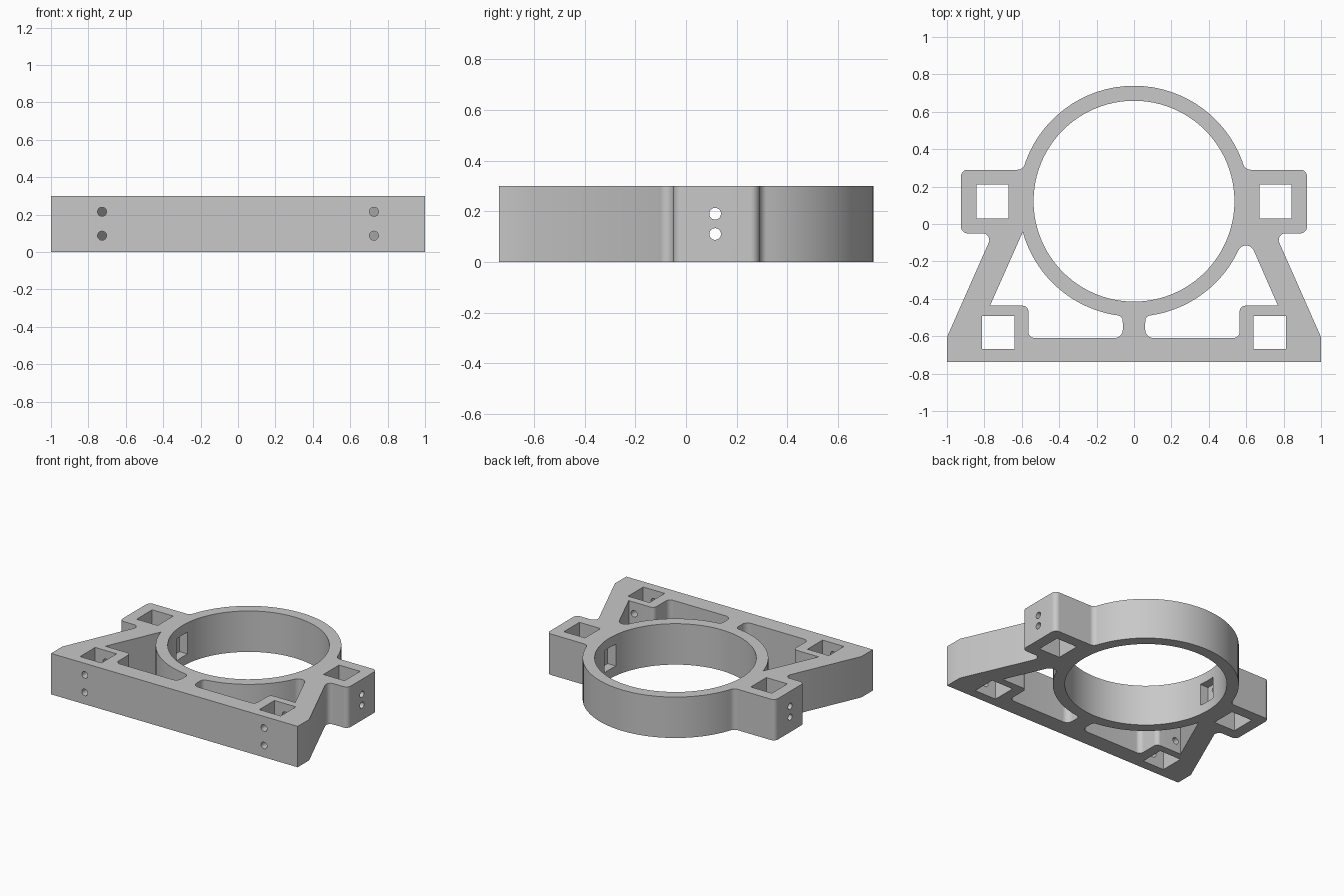
import bpy, bmesh
from math import sin, cos, tan, asin, radians, degrees, pi
from mathutils import Vector, Matrix

if "Cube" in bpy.data.objects:
    bpy.data.objects.remove(bpy.data.objects["Cube"], do_unlink=True)

HEIGHT = 0.30
RING_Y, RING_OUT, RING_IN = 0.122, 0.617, 0.537


def arc(cx, cy, r, start, end, steps):
    """Corner points on an arc, angles in degrees."""
    angles = [radians(start + (end - start) * i / steps) for i in range(steps + 1)]
    return [(cx + r * cos(a), cy + r * sin(a), 0) for a in angles]


def rounded(points, steps=8):
    """Closed outline from (x, y, radius) corners, each corner filleted."""
    out = []
    for i, (x, y, r) in enumerate(points):
        p = Vector((x, y))
        if r == 0:
            out.append(p)
            continue
        u = (Vector(points[i - 1][:2]) - p).normalized()
        v = (Vector(points[(i + 1) % len(points)][:2]) - p).normalized()
        half = u.angle(v) / 2
        centre = p + (u + v).normalized() * (r / sin(half))
        a = (p + u * (r / tan(half)) - centre).normalized()
        b = (p + v * (r / tan(half)) - centre).normalized()
        out += [centre + a.lerp(b, k / steps).normalized() * r for k in range(steps + 1)]
    return out


def to_object(bm, name):
    bmesh.ops.recalc_face_normals(bm, faces=bm.faces)
    mesh = bpy.data.meshes.new(name)
    bm.to_mesh(mesh)
    bm.free()
    obj = bpy.data.objects.new(name, mesh)
    bpy.context.scene.collection.objects.link(obj)
    return obj


def prism(name, outline, z0, z1):
    bm = bmesh.new()
    low = [bm.verts.new((p[0], p[1], z0)) for p in outline]
    high = [bm.verts.new((p[0], p[1], z1)) for p in outline]
    bm.faces.new(low[::-1])
    bm.faces.new(high)
    for i in range(len(low)):
        bm.faces.new((low[i - 1], low[i], high[i], high[i - 1]))
    return to_object(bm, name)


def box(name, x0, x1, y0, y1, z0, z1):
    return prism(name, [(x0, y0), (x1, y0), (x1, y1), (x0, y1)], z0, z1)


def drill(name, centre, radius, length, axis):
    bm = bmesh.new()
    turn = Matrix.Rotation(pi / 2, 4, "Y" if axis == "x" else "X")
    bmesh.ops.create_cone(bm, cap_ends=True, segments=32, radius1=radius, radius2=radius,
                          depth=length, matrix=Matrix.Translation(centre) @ turn)
    return to_object(bm, name)


def cut(body, cutter):
    mod = body.modifiers.new(cutter.name, "BOOLEAN")
    mod.operation, mod.solver, mod.object = "DIFFERENCE", "EXACT", cutter
    cutter.hide_render = True
    bpy.context.view_layer.objects.active = body
    bpy.ops.object.modifier_apply(modifier=mod.name)
    bpy.data.objects.remove(cutter, do_unlink=True)


# Outer silhouette: half ring, side ear, slanted arm, foot, then mirrored
ear_join = degrees(asin((0.29 - RING_Y) / RING_OUT))
half = arc(0, RING_Y, RING_OUT, 90, ear_join, 16)
half[-1] = (half[-1][0], half[-1][1], 0.04)
half += [(0.925, 0.29, 0.035), (0.925, -0.05, 0.035), (0.755, -0.05, 0.035),
         (1, -0.605, 0), (1, -0.737, 0)]
mirrored = [(-x, y, r) for x, y, r in reversed(half[1:])]
bracket = prism("clamp_bracket", rounded(half + mirrored), 0, HEIGHT)

# Main round bore
cut(bracket, prism("ring_bore", arc(0, RING_Y, RING_IN, 0, 360, 96)[:-1], -0.1, 0.4))

for side in (1, -1):
    # Opening between ring, arm and foot: rounded tip on the left, sharp on the right
    foot = [(0.06, -0.61, 0.045), (0.565, -0.61, 0.035), (0.565, -0.437, 0.03),
            (0.77, -0.437, 0)]
    if side == 1:
        tip = arc(0.599, -0.16, 0.045, 23.8, 154.8, 14)[:-1]
        ring_end = -25.2
    else:
        tip, ring_end = [], -15.5
    ring = arc(0, RING_Y, RING_OUT, ring_end, -84.4, 18)
    ring[-1] = (ring[-1][0], ring[-1][1], 0.03)
    opening = [(side * x, y, r) for x, y, r in foot + tip + ring]
    cut(bracket, prism("opening", rounded(opening), -0.1, 0.4))

    # Square sockets in ear and foot
    for x0, x1, y0, y1 in ((0.672, 0.843, 0.03, 0.21), (0.64, 0.814, -0.667, -0.492)):
        cut(bracket, box("socket", *sorted((side * x0, side * x1)), y0, y1, -0.1, 0.4))

    # Recess in the bore wall behind each ear
    cut(bracket, box("recess", *sorted((side * 0.45, side * 0.60)), 0.05, 0.18, 0.07, 0.23))

    # Screw holes through ear and foot
    for z in (0.11, 0.19):
        cut(bracket, drill("ear_screw", (side * 0.75, 0.115, z), 0.023, 0.44, "x"))
    for z in (0.087, 0.215):
        cut(bracket, drill("foot_screw", (side * 0.727, -0.59, z), 0.024, 0.36, "y"))

# Single grey finish
grey = bpy.data.materials.new("light_grey")
grey.use_nodes = True
colour = (0.58, 0.58, 0.58, 1)
grey.diffuse_color = colour
grey.node_tree.nodes["Principled BSDF"].inputs["Base Color"].default_value = colour
bracket.data.materials.clear()
bracket.data.materials.append(grey)
for face in bracket.data.polygons:
    face.material_index = 0

bpy.ops.object.select_all(action="DESELECT")
bracket.select_set(True)
bpy.context.view_layer.objects.active = bracket
bpy.ops.object.shade_smooth_by_angle(angle=radians(30))
